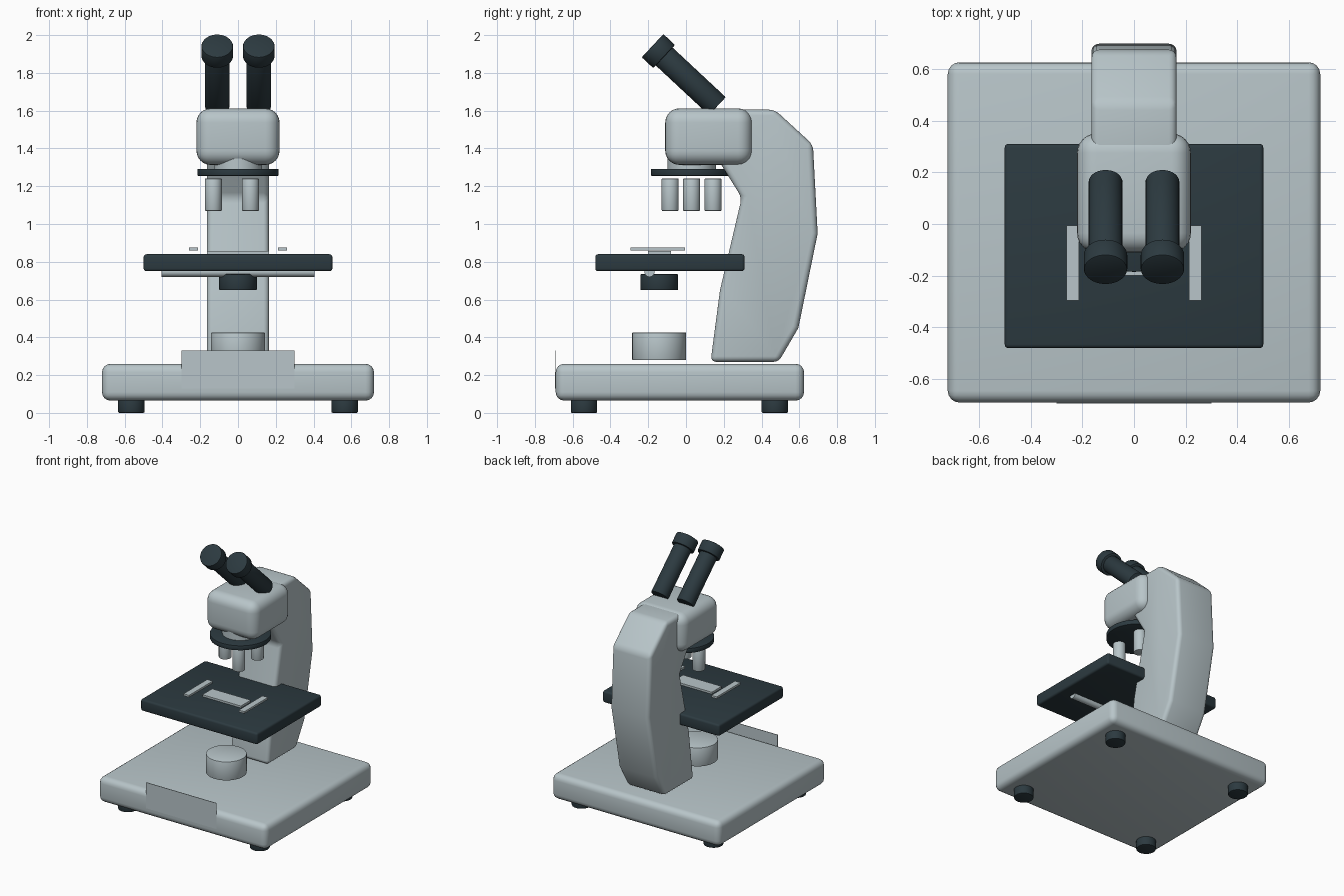
import bpy, bmesh, math
from mathutils import Vector

if "Cube" in bpy.data.objects:
    bpy.data.objects.remove(bpy.data.objects["Cube"])


def material(name, rgb):
    m = bpy.data.materials.new(name)
    m.diffuse_color = (*rgb, 1)
    m.use_nodes = True
    m.node_tree.nodes["Principled BSDF"].inputs["Base Color"].default_value = m.diffuse_color
    return m


GREY = material("pale_grey", (0.48, 0.56, 0.585))
DARK = material("dark_slate", (0.025, 0.042, 0.051))


def finish(ob, name, mat, bevel=0.0, segments=4):
    """Name, colour, bevel and smooth a part."""
    ob.name = ob.data.name = name
    ob.data.materials.append(mat)
    bpy.ops.object.select_all(action='DESELECT')
    ob.select_set(True)
    bpy.context.view_layer.objects.active = ob
    if bevel:
        mod = ob.modifiers.new("rounded_edges", 'BEVEL')
        mod.width, mod.segments = bevel, segments
        mod.limit_method, mod.angle_limit = 'ANGLE', math.radians(40)
        bpy.ops.object.modifier_apply(modifier=mod.name)
    bpy.ops.object.shade_smooth_by_angle(angle=math.radians(35))
    return ob


def box(name, lo, hi, mat, bevel=0.0, segments=4):
    lo, hi = Vector(lo), Vector(hi)
    bpy.ops.mesh.primitive_cube_add(size=1, location=(lo + hi) / 2)
    ob = bpy.context.object
    ob.scale = hi - lo
    bpy.ops.object.transform_apply(location=False, rotation=False, scale=True)
    return finish(ob, name, mat, bevel, segments)


def cylinder(name, a, b, r, mat, bevel=0.0, sides=48):
    a, b = Vector(a), Vector(b)
    bpy.ops.mesh.primitive_cylinder_add(vertices=sides, radius=r,
                                        depth=(b - a).length, location=(a + b) / 2)
    ob = bpy.context.object
    ob.rotation_euler = (b - a).to_track_quat('Z', 'Y').to_euler()
    return finish(ob, name, mat, bevel, 2)


def side_profile(name, points, half_width, mat, bevel):
    """Extrude a (y, z) outline across x."""
    bm = bmesh.new()
    face = bm.faces.new([bm.verts.new((-half_width, y, z)) for y, z in points])
    ext = bmesh.ops.extrude_face_region(bm, geom=[face])["geom"]
    verts = [v for v in ext if isinstance(v, bmesh.types.BMVert)]
    bmesh.ops.translate(bm, verts=verts, vec=(2 * half_width, 0, 0))
    bmesh.ops.recalc_face_normals(bm, faces=bm.faces)
    me = bpy.data.meshes.new(name)
    bm.to_mesh(me)
    bm.free()
    ob = bpy.data.objects.new(name, me)
    bpy.context.collection.objects.link(ob)
    return finish(ob, name, mat, bevel, 4)


# Base, feet and front plate
box("base", (-0.72, -0.69, 0.065), (0.72, 0.625, 0.26), GREY, 0.045)
for x in (-0.565, 0.565):
    for y in (-0.54, 0.47):
        cylinder("foot", (x, y, 0), (x, y, 0.075), 0.07, DARK, 0.006)
box("front_plate", (-0.3, -0.694, 0.13), (0.3, -0.69, 0.33), GREY)

# Lamp housing above the base
cylinder("lamp", (0, -0.142, 0.28), (0, -0.142, 0.425), 0.143, GREY, 0.004)

# Curved arm
side_profile("arm", [(0.13, 0.27), (0.49, 0.27), (0.595, 0.45), (0.697, 0.95),
                     (0.672, 1.42), (0.47, 1.605), (0.24, 1.605), (0.17, 1.34),
                     (0.295, 1.14), (0.18, 0.65)], 0.165, GREY, 0.03)

# Head with neck, turret and three objectives
box("head", (-0.22, -0.11, 1.313), (0.22, 0.35, 1.612), GREY, 0.075, 6)
cylinder("neck", (0, 0.03, 1.28), (0, 0.03, 1.36), 0.128, GREY)
cylinder("turret", (0, 0.03, 1.255), (0, 0.03, 1.292), 0.215, DARK, 0.004, 64)
for angle in (60, 180, 300):
    a = math.radians(angle)
    x, y = 0.131 * math.cos(a), 0.03 + 0.131 * math.sin(a)
    cylinder("objective", (x, y, 1.07), (x, y, 1.24), 0.045, GREY, 0.003, 32)

# Tilted eyepieces with wider caps
tilt = math.radians(43)
axis = Vector((0, -math.cos(tilt), math.sin(tilt)))
for x in (-0.11, 0.11):
    low = Vector((x, 0.166, 1.624))
    cap = low + axis * 0.385
    cylinder("eyepiece_tube", low, cap + axis * 0.02, 0.065, DARK, 0.004)
    cylinder("eyepiece_cap", cap, cap + axis * 0.084, 0.084, DARK, 0.006)

# Stage, slide and clips
box("stage", (-0.5, -0.48, 0.75), (0.5, 0.31, 0.84), DARK, 0.015, 3)
box("slide", (-0.165, -0.2, 0.842), (0.165, -0.08, 0.857), GREY)
for s in (-1, 1):
    x0, x1 = sorted((s * 0.213, s * 0.26))
    box("clip", (x0, -0.295, 0.86), (x1, -0.005, 0.875), GREY)

# Cross rod and condenser under the stage
cylinder("cross_rod", (-0.405, -0.193, 0.747), (0.405, -0.193, 0.747), 0.027, GREY, 0, 24)
cylinder("condenser", (0, -0.142, 0.65), (0, -0.142, 0.735), 0.1, DARK, 0.005)
